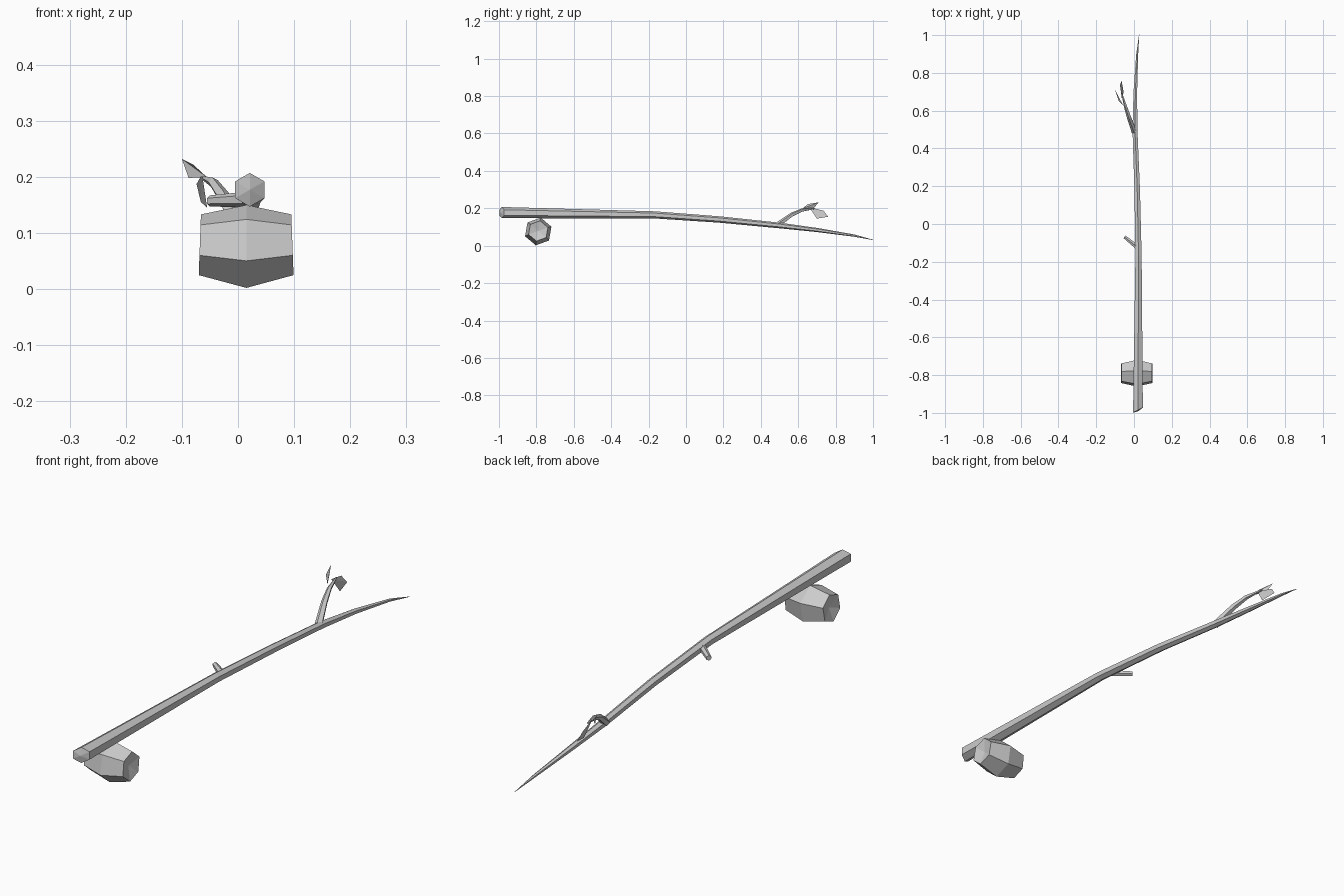
import bpy, bmesh, math
from mathutils import Vector

if "Cube" in bpy.data.objects:
    bpy.data.objects.remove(bpy.data.objects["Cube"])


def finish(name, bm):
    bmesh.ops.recalc_face_normals(bm, faces=bm.faces)
    mesh = bpy.data.meshes.new(name)
    bm.to_mesh(mesh)
    bm.free()
    obj = bpy.data.objects.new(name, mesh)
    bpy.context.collection.objects.link(obj)
    return obj


def tube(name, path, sides=6, phase=30, dome=0.0, slant=0.0):
    """Faceted tube through (x, y, z, radius) points, closed with fan caps."""
    bm = bmesh.new()
    pts = [Vector(p[:3]) for p in path]
    rings, tangents = [], []
    for i, c in enumerate(pts):
        t = (pts[min(i + 1, len(pts) - 1)] - pts[max(i - 1, 0)]).normalized()
        side = t.cross(Vector((0, 0, 1))).normalized()
        up = side.cross(t)
        ring = []
        for k in range(sides):
            a = math.radians(phase) + math.tau * k / sides
            v = c + path[i][3] * (side * math.cos(a) + up * math.sin(a))
            if i == 0:
                v.y += slant * (v.x - c.x)
            ring.append(bm.verts.new(v))
        rings.append(ring)
        tangents.append(t)
    for r0, r1 in zip(rings, rings[1:]):
        for k in range(sides):
            n = (k + 1) % sides
            bm.faces.new((r0[k], r0[n], r1[n], r1[k]))
    for i, sign in ((0, -1), (-1, 1)):
        hub = bm.verts.new(pts[i] + tangents[i] * dome * sign)
        for k in range(sides):
            bm.faces.new((rings[i][k], rings[i][(k + 1) % sides], hub))
    return finish(name, bm)


def leaf(name, base, low, tip, high):
    """Two-facet leaf folded along its midrib."""
    bm = bmesh.new()
    b, l, t, h = [bm.verts.new(p) for p in (base, low, tip, high)]
    bm.faces.new((b, l, t))
    bm.faces.new((b, t, h))
    return finish(name, bm)


# Long tapering branch
tube("branch", [(0.021, -0.985, 0.177, 0.030),
                (0.024, -0.17, 0.165, 0.019),
                (0.017, 0.18, 0.140, 0.017),
                (0.005, 0.50, 0.108, 0.015),
                (0.007, 0.70, 0.084, 0.011),
                (0.017, 0.90, 0.054, 0.006),
                (0.027, 1.0, 0.031, 0.001)], dome=0.007, slant=0.5)

# Faceted barrel under the thick end, with dished ends
tube("barrel", [(-0.068, -0.79, 0.079, 0.055),
                (0.015, -0.79, 0.076, 0.075),
                (0.097, -0.79, 0.079, 0.055)], phase=40, dome=-0.012)

# Short broken stub
tube("stub", [(0.020, -0.125, 0.160, 0.014),
              (-0.050, -0.068, 0.157, 0.010)])

# Side twig bending upwards
tube("twig", [(0.003, 0.485, 0.107, 0.015),
              (-0.026, 0.565, 0.165, 0.012),
              (-0.044, 0.62, 0.190, 0.009),
              (-0.064, 0.69, 0.199, 0.003)], sides=5)

# Leaves at the twig end
leaf("upper_leaf", (-0.056, 0.625, 0.200), (-0.088, 0.68, 0.198),
     (-0.100, 0.71, 0.232), (-0.080, 0.65, 0.222))
leaf("lower_leaf", (-0.064, 0.66, 0.205), (-0.055, 0.70, 0.145),
     (-0.066, 0.76, 0.155), (-0.074, 0.735, 0.187))
